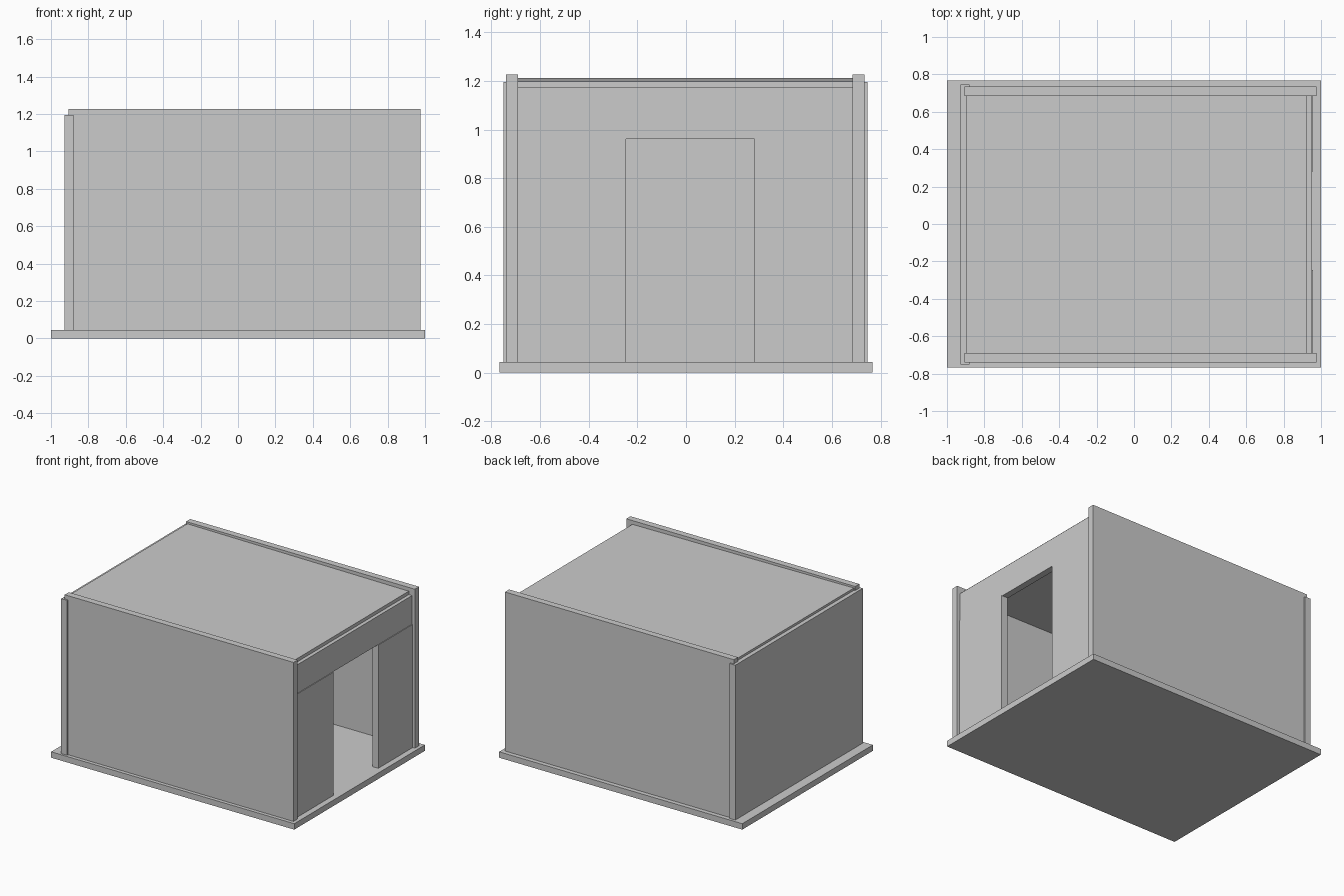
import bpy
import bmesh

if "Cube" in bpy.data.objects:
    bpy.data.objects.remove(bpy.data.objects["Cube"])


def box(name, x, y, z):
    """Axis-aligned box from (min, max) ranges."""
    bm = bmesh.new()
    bmesh.ops.create_cube(bm, size=1)
    for v in bm.verts:
        v.co = [r[0] if c < 0 else r[1] for c, r in zip(v.co, (x, y, z))]
    mesh = bpy.data.meshes.new(name)
    bm.to_mesh(mesh)
    bm.free()
    obj = bpy.data.objects.new(name, mesh)
    bpy.context.collection.objects.link(obj)
    return obj


FLOOR = 0.044
DOOR_TOP = 0.96
IN_L, IN_R = -0.691, 0.685      # inner faces of the side walls

# Floor slab
box("floor_slab", (-1, 1), (-0.767, 0.767), (0, FLOOR))

# Long side walls, rising above the roof as parapets
for name, y in (("left_side_wall", (-0.74, IN_L)), ("right_side_wall", (IN_R, 0.734))):
    box(name, (-0.907, 0.975), y, (FLOOR, 1.226))

# Rear wall, slightly wider than the side walls
box("rear_wall", (-0.928, -0.88), (-0.751, 0.746), (FLOOR, 1.195))

# Doorway wall: a panel each side of the opening and a lintel set back a little
for name, y in (("door_panel_left", (IN_L, -0.246)), ("door_panel_right", (0.281, IN_R))):
    box(name, (0.908, 0.957), y, (FLOOR, DOOR_TOP))
box("door_lintel", (0.903, 0.952), (IN_L, IN_R), (DOOR_TOP, 1.173))

# Roof slab, sloping gently down toward the doorway
roof = box("roof_slab", (-0.897, 0.925), (IN_L, IN_R), (1.172, 1.212))
for v in roof.data.vertices:
    if v.co.x > 0:
        v.co.z -= 0.014
